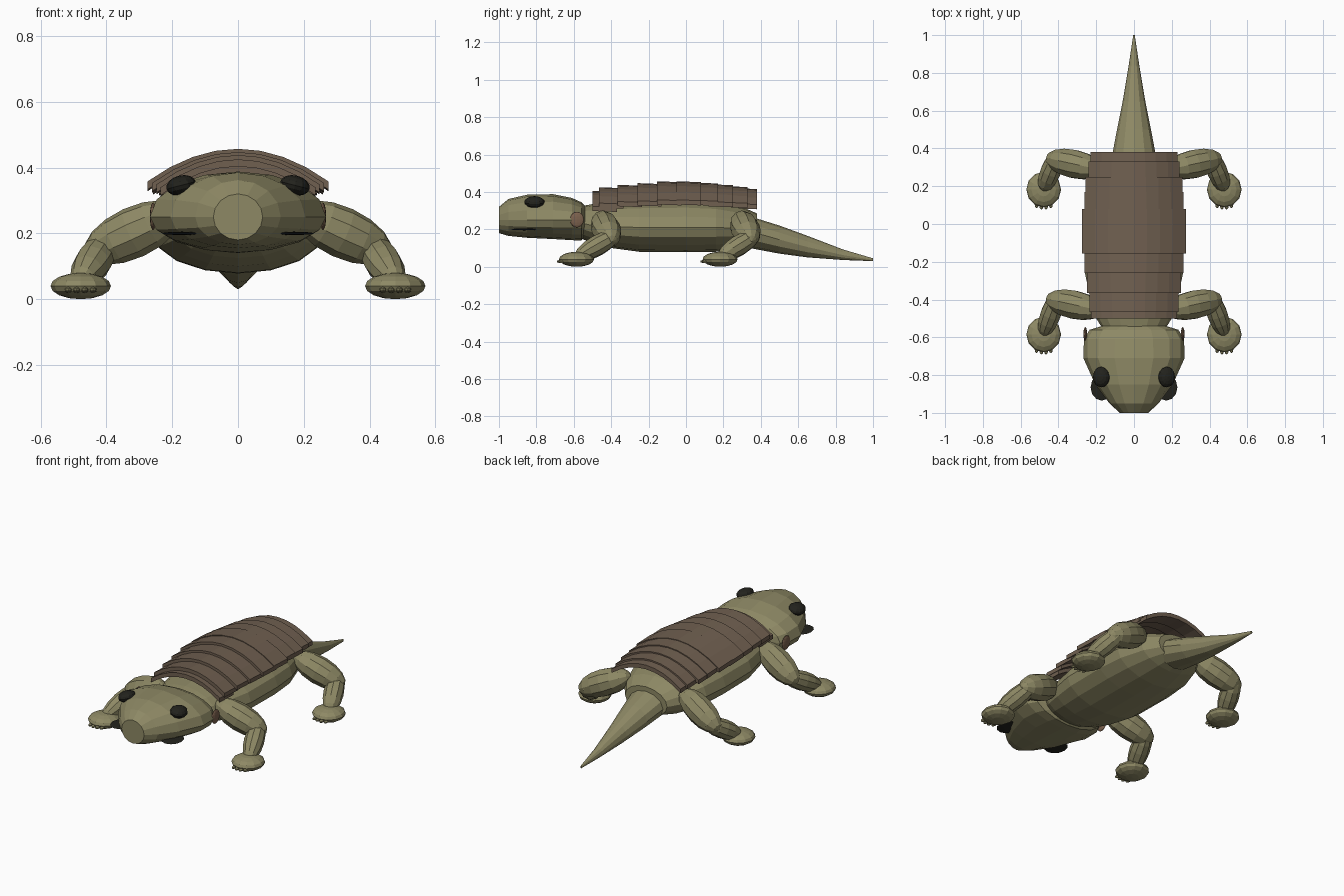
import bpy, bmesh
from math import sin, cos, pi
from mathutils import Vector, Matrix

if "Cube" in bpy.data.objects:
    bpy.data.objects.remove(bpy.data.objects["Cube"])


def material(name, colour):
    m = bpy.data.materials.new(name)
    m.use_nodes = True
    m.diffuse_color = (*colour, 1)
    m.node_tree.nodes["Principled BSDF"].inputs["Base Color"].default_value = (*colour, 1)
    return m


SKIN = material("olive skin", (0.27, 0.25, 0.13))
SHELL = material("brown shell", (0.16, 0.115, 0.08))
DARK = material("near black", (0.016, 0.016, 0.012))
EAR = material("ear brown", (0.20, 0.12, 0.075))


def finish(name, bm, mat):
    bmesh.ops.recalc_face_normals(bm, faces=bm.faces)
    mesh = bpy.data.meshes.new(name)
    bm.to_mesh(mesh)
    bm.free()
    mesh.materials.append(mat)
    ob = bpy.data.objects.new(name, mesh)
    bpy.context.collection.objects.link(ob)
    return ob


def skin_rings(bm, rings):
    """Bridge closed loops of points and cap both ends."""
    loops = [[bm.verts.new(p) for p in ring] for ring in rings]
    n = len(loops[0])
    for a, b in zip(loops, loops[1:]):
        for i in range(n):
            j = (i + 1) % n
            bm.faces.new((a[i], a[j], b[j], b[i]))
    bm.faces.new(loops[0])
    bm.faces.new(loops[-1])


def loft(name, stations, mat, n=16):
    """Elliptical loft along y; stations are (y, half width, bottom, widest z, top)."""
    rings = []
    for y, w, low, mid, top in stations:
        ring = []
        for k in range(n):
            a = 2 * pi * k / n
            h = top - mid if sin(a) > 0 else mid - low
            ring.append((w * cos(a), y, mid + h * sin(a)))
        rings.append(ring)
    bm = bmesh.new()
    skin_rings(bm, rings)
    return finish(name, bm, mat)


def ellipsoid(name, centre, radii, mat, turn=None, seg=12, rows=8):
    bm = bmesh.new()
    m = Matrix.Translation(centre) @ (turn or Matrix()) @ Matrix.Diagonal((*radii, 1))
    bmesh.ops.create_uvsphere(bm, u_segments=seg, v_segments=rows, radius=1, matrix=m)
    return finish(name, bm, mat)


def limb(name, a, b, radius, mat):
    """Stretched ellipsoid whose long axis runs from a to b."""
    a, b = Vector(a), Vector(b)
    turn = (b - a).to_track_quat('Z', 'Y').to_matrix().to_4x4()
    return ellipsoid(name, (a + b) / 2, (radius, radius, (b - a).length / 2), mat, turn, 10, 8)


# Head, body and tail
loft("head", [(-1.0, .075, .18, .25, .32), (-.95, .13, .165, .25, .362),
              (-.85, .205, .155, .25, .385), (-.71, .268, .148, .25, .388),
              (-.61, .265, .142, .25, .368), (-.56, .235, .14, .25, .345),
              (-.54, .17, .16, .25, .325)], SKIN)
loft("body", [(-.58, .15, .16, .24, .32), (-.5, .2, .125, .22, .335),
              (-.4, .23, .1, .215, .345), (-.25, .262, .08, .21, .355),
              (0, .265, .078, .21, .36), (.16, .25, .08, .21, .35),
              (.3, .2, .1, .205, .32), (.38, .14, .12, .2, .285)], SKIN)
loft("tail", [(.34, .12, .1, .19, .27), (.5, .09, .07, .145, .22),
              (.65, .06, .05, .105, .165), (.84, .028, .036, .062, .092),
              (1.0, .004, .03, .037, .045)], SKIN, 12)

# Overlapping shell bands: (start y, half width, crest z)
BANDS = [(-.5, .228, .405), (-.465, .235, .425), (-.365, .248, .438),
         (-.26, .262, .447), (-.155, .275, .457), (-.05, .275, .457),
         (.04, .262, .45), (.12, .258, .441), (.2, .24, .431), (.28, .23, .42)]
for i, (y, w, crest) in enumerate(BANDS):
    ts = [k / 4 - 1 for k in range(9)]
    drop = .36 * w
    end = min(y + .13, .38)
    rings = []
    for yy, slope in ((y, 0), (end, -.005)):
        upper = [(w * t, yy, crest + slope - drop * t * t) for t in ts]
        lower = [(x, yy, z - .025) for x, yy, z in reversed(upper)]
        rings.append(upper + lower)
    bm = bmesh.new()
    skin_rings(bm, rings)
    finish(f"shell_band_{i + 1}", bm, SHELL)

for side, s in (("left", 1), ("right", -1)):
    # Eyes, mouth slits and ears
    ellipsoid(f"{side}_eye", (s * .173, -.81, .346), (.046, .055, .03), DARK,
              Matrix.Rotation(s * .25, 4, 'Y'))
    ellipsoid(f"{side}_mouth_slit", (s * .17, -.865, .2), (.06, .07, .005), DARK)
    ellipsoid(f"{side}_ear", (s * .258, -.583, .252), (.01, .037, .042), EAR)

    # Legs, feet and toes
    for pair, shift in (("front", 0), ("hind", .745)):
        tag = f"{side}_{pair}"
        knee_y = -.385 + shift
        foot_y = -.585 + shift * 1.03
        limb(f"{tag}_upper_leg", (s * .17, knee_y - .075, .27),
             (s * .465, knee_y - .01, .135), .078, SKIN)
        limb(f"{tag}_lower_leg", (s * .395, knee_y + .03, .18),
             (s * .485, foot_y - .01, .045), .056, SKIN)
        ellipsoid(f"{tag}_foot", (s * .478, foot_y, .046), (.092, .094, .04), SKIN)
        for k in range(4):
            off = (k - 1.5) * .025
            ellipsoid(f"{tag}_toe_{k + 1}",
                      (s * .478 + off, foot_y - .088 + abs(off) * .3, .028),
                      (.011, .022, .009), SKIN, seg=8, rows=6)

# Rest the soles on the ground
bpy.context.view_layer.update()
low = min(v.co.z for o in bpy.data.objects if o.name.endswith("_foot") for v in o.data.vertices)
for o in bpy.data.objects:
    if o.type == 'MESH' and "_foot" in o.name:
        o.location.z -= low
